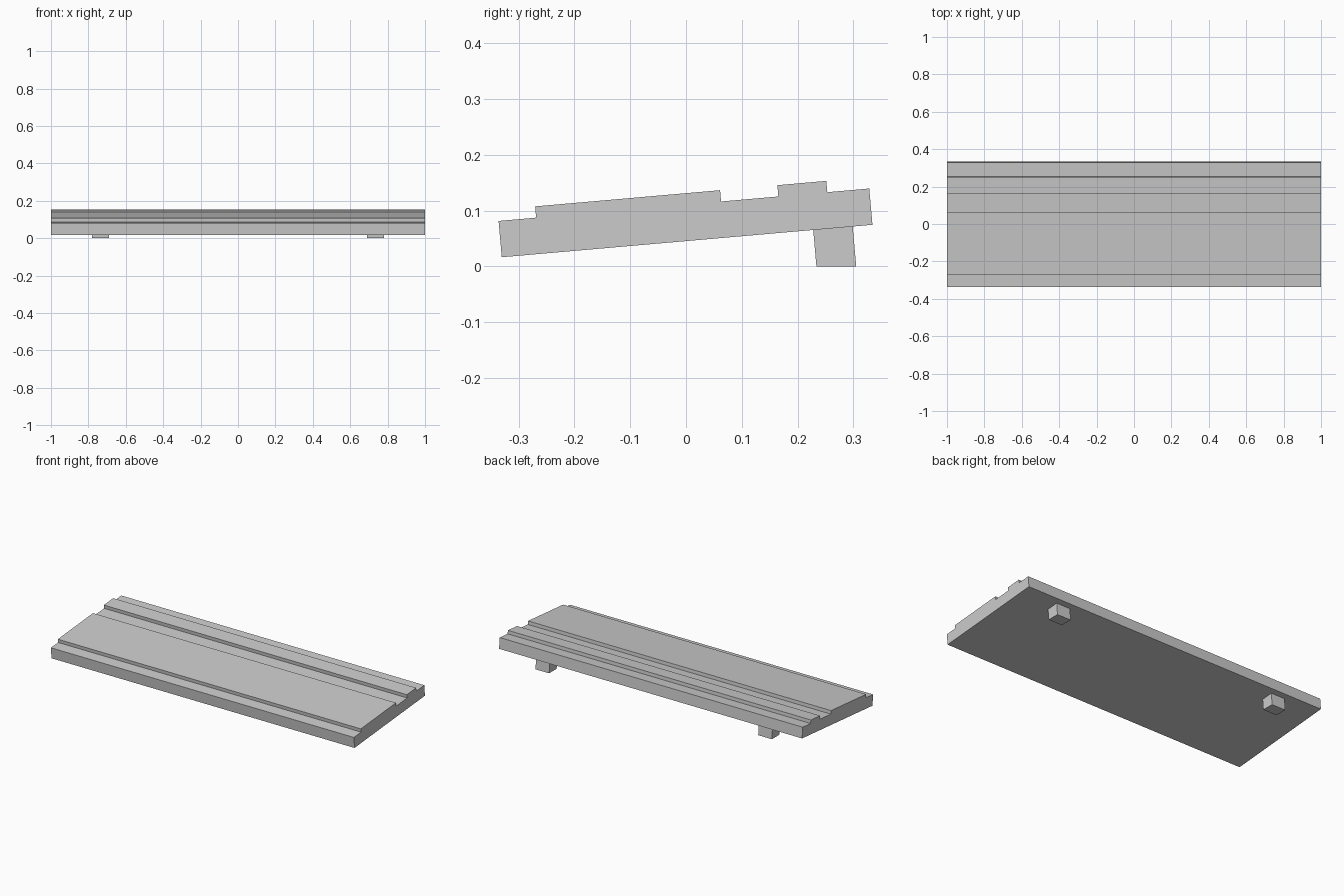
import bpy, bmesh
from math import radians, cos, sin

if "Cube" in bpy.data.objects:
    bpy.data.objects.remove(bpy.data.objects["Cube"])

TILT = radians(5)
ORIGIN = (-0.330, 0.0165)   # lower front edge of the tilted board


def tilted(u, v):
    """Board-space (along, above) to world (y, z)."""
    return (ORIGIN[0] + u * cos(TILT) - v * sin(TILT),
            ORIGIN[1] + u * sin(TILT) + v * cos(TILT))


def extrude_profile(name, profile, x0, x1):
    bm = bmesh.new()
    face = bm.faces.new([bm.verts.new((x0, y, z)) for y, z in profile])
    ret = bmesh.ops.extrude_face_region(bm, geom=[face])
    moved = [g for g in ret["geom"] if isinstance(g, bmesh.types.BMVert)]
    bmesh.ops.translate(bm, verts=moved, vec=(x1 - x0, 0, 0))
    bmesh.ops.recalc_face_normals(bm, faces=bm.faces[:])
    mesh = bpy.data.meshes.new(name)
    bm.to_mesh(mesh)
    bm.free()
    ob = bpy.data.objects.new(name, mesh)
    bpy.context.collection.objects.link(ob)
    return ob


# Sloping board with two raised bands across its top
L, T, R = 0.6665, 0.0652, 0.0855
board = [(0, 0), (L, 0), (L, T), (0.591, T), (0.591, R), (0.503, R),
         (0.503, T), (0.400, T), (0.400, R), (0.0675, R), (0.0675, T), (0, T)]
extrude_profile("sloped_board", [tilted(u, v) for u, v in board], -1, 1)

# Two rear feet, square to the board and cut flat at the ground
top_front, top_back = tilted(0.560, 0), tilted(0.631, 0)
foot = [top_front, top_back] + [
    (y + z * sin(TILT) / cos(TILT), 0) for y, z in (top_back, top_front)]
for side, cx in (("left", -0.735), ("right", 0.735)):
    extrude_profile(side + "_rear_foot", foot, cx - 0.045, cx + 0.045)
